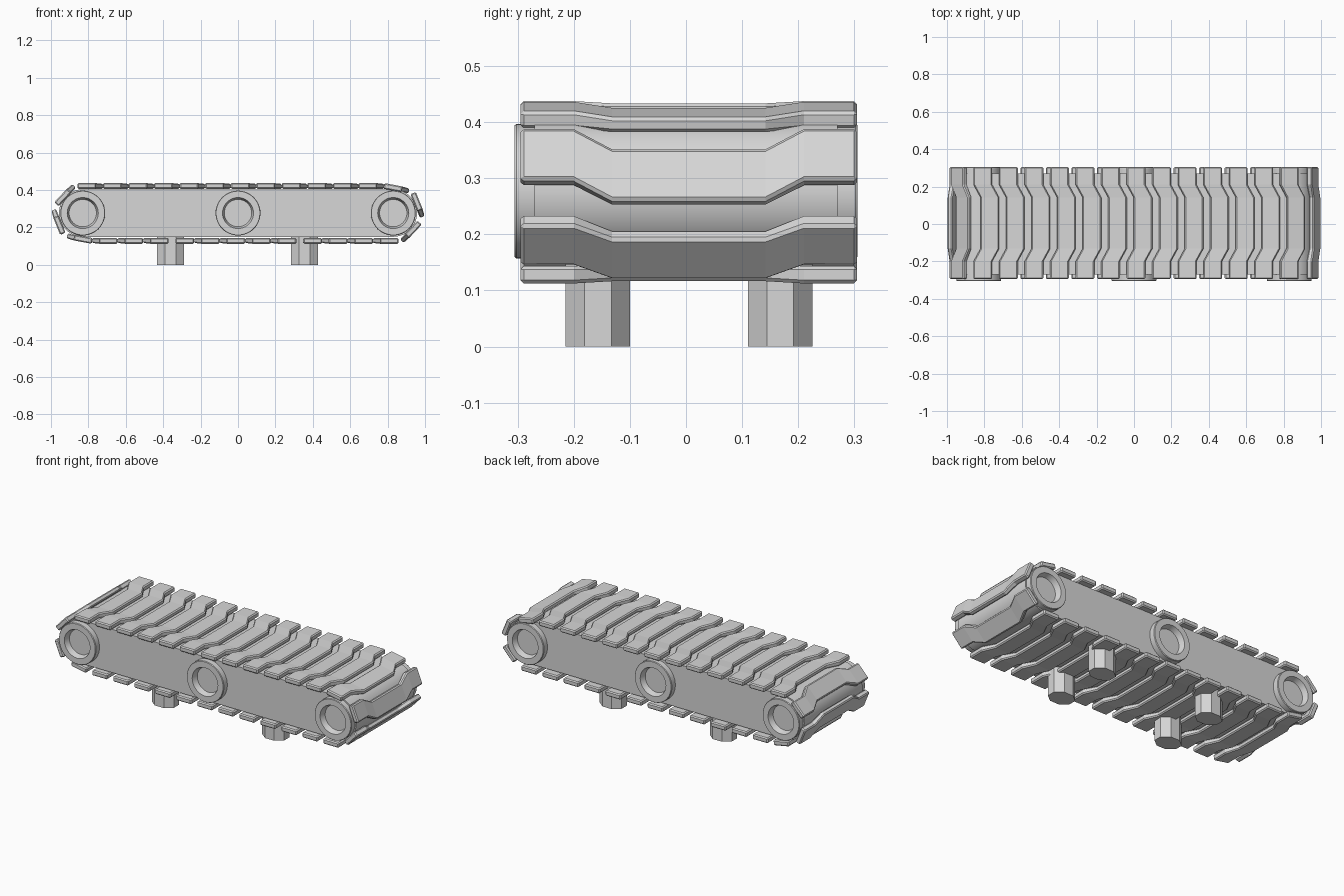
import bpy, bmesh, math
from mathutils import Matrix

if "Cube" in bpy.data.objects:
    bpy.data.objects.remove(bpy.data.objects["Cube"])

grey = bpy.data.materials.new("grey_metal")
grey.diffuse_color = (0.68, 0.68, 0.68, 1)
grey.use_nodes = True
grey.node_tree.nodes["Principled BSDF"].inputs["Base Color"].default_value = grey.diffuse_color

AXLE_Z, AXLE_X, BODY_R = 0.277, 0.83, 0.127
BODY_Y, HUB_Y = 0.27, 0.306


def mesh_from(bm, name):
    bmesh.ops.recalc_face_normals(bm, faces=bm.faces[:])
    me = bpy.data.meshes.new(name)
    bm.to_mesh(me)
    bm.free()
    me.materials.append(grey)
    return me


def add(name, me, matrix=Matrix()):
    ob = bpy.data.objects.new(name, me)
    bpy.context.collection.objects.link(ob)
    ob.matrix_world = matrix
    return ob


def smooth(ob):
    bpy.ops.object.select_all(action='DESELECT')
    ob.select_set(True)
    bpy.context.view_layer.objects.active = ob
    bpy.ops.object.shade_smooth_by_angle(angle=math.radians(30))


def loft(rings):
    """Skin equal-length closed rings and cap both ends."""
    bm = bmesh.new()
    rows = [[bm.verts.new(p) for p in r] for r in rings]
    n = len(rows[0])
    for a, b in zip(rows, rows[1:]):
        for i in range(n):
            j = (i + 1) % n
            bm.faces.new((a[i], a[j], b[j], b[i]))
    bm.faces.new(rows[0])
    bm.faces.new(rows[-1])
    return bm


def circle(r, y, n=48):
    return [(r * math.cos(2 * math.pi * i / n), y, r * math.sin(2 * math.pi * i / n))
            for i in range(n)]


# Round-ended body between the tracks
STEPS = 24
outline = []
for side in (1, -1):
    for i in range(STEPS + 1):
        a = math.pi * i / STEPS
        outline.append((side * (AXLE_X + BODY_R * math.sin(a)),
                        AXLE_Z + side * BODY_R * math.cos(a)))
smooth(add("body", mesh_from(loft([[(x, y, z) for x, z in outline]
                                   for y in (-BODY_Y, BODY_Y)]), "body")))

# Wheel hubs: raised rim with a recessed, tapered centre
hub_profile = [(0.12, -0.265), (0.12, -0.302), (0.117, -HUB_Y), (0.083, -HUB_Y), (0.073, -0.273)]
hub_mesh = mesh_from(loft([circle(r, y) for r, y in hub_profile]), "wheel_hub")
for x in (-AXLE_X, 0, AXLE_X):
    for side in (0, math.pi):
        smooth(add("wheel_hub", hub_mesh,
                   Matrix.Translation((x, 0, AXLE_Z)) @ Matrix.Rotation(side, 4, 'Z')))

# Tread plate: offset middle section, slightly thinner there
W, OUT, IN, SHIFT = 0.1, 0.0125, -0.0185, 0.037
rows = [(-0.295, 0, OUT), (-0.2, 0, OUT), (-0.132, SHIFT, OUT - 0.004),
        (0.142, SHIFT, OUT - 0.004), (0.21, 0, OUT), (0.305, 0, OUT)]
plate_mesh = mesh_from(loft([[(s, y, IN), (s + W, y, IN), (s + W, y, top), (s, y, top)]
                             for y, s, top in rows]), "tread_plate")

# Half of the track (trailing x, z, downward pitch), then its half-turn copy
half = [(-0.858 + 0.1365 * k, 0.425, 0) for k in range(12)]
half += [(0.78, 0.425, 10.5), (0.939, 0.385, 68), (0.973, 0.224, 133)]
for x, z, pitch in half:
    for turn in (0, 1):
        px, pz = (-x, 0.55 - z) if turn else (x, z)
        rot = Matrix.Rotation(math.radians(pitch + 180 * turn), 4, 'Y')
        plate = add("tread_plate", plate_mesh, Matrix.Translation((px, 0, pz)) @ rot)
        bev = plate.modifiers.new("edge_chamfer", 'BEVEL')
        bev.width = 0.006
        bev.segments = 1
        bev.limit_method = 'ANGLE'
        bev.angle_limit = math.radians(45)

# Octagonal feet, longer along the track
ring = []
for i in range(8):
    a = math.pi * (i + 0.5) / 4
    k = 1 / math.cos(math.pi / 8)
    ring.append((0.0715 * k * math.cos(a), 0.0575 * k * math.sin(a)))
foot_mesh = mesh_from(loft([[(x, y, z) for x, y in ring] for z in (0, 0.16)]), "foot")
for x in (-0.361, 0.355):
    for y in (-0.157, 0.168):
        add("foot", foot_mesh, Matrix.Translation((x, y, 0)))
